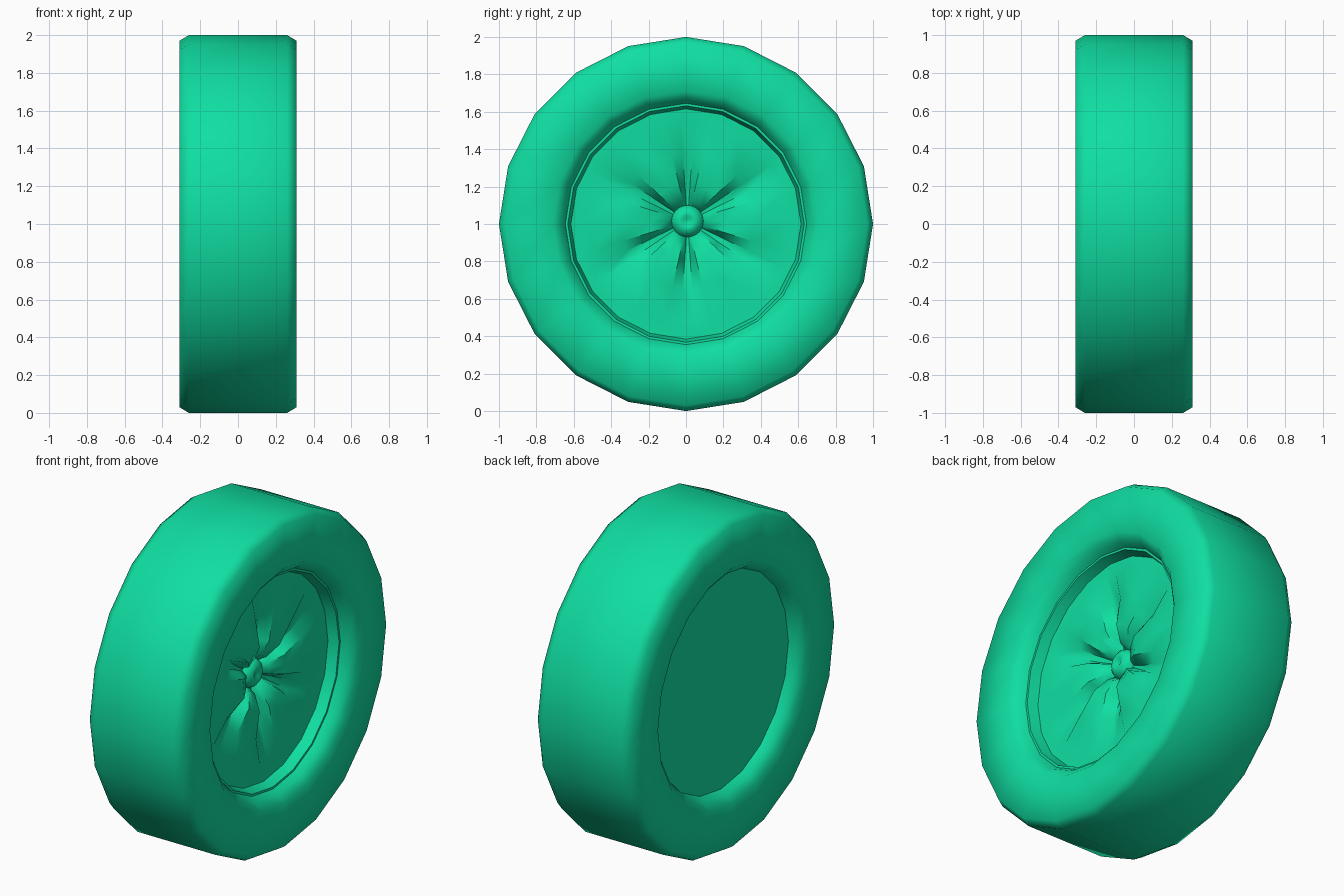
import bpy, bmesh, math

cube = bpy.data.objects.get("Cube")
if cube:
    bpy.data.objects.remove(cube, do_unlink=True)

green = bpy.data.materials.new("bright_green")
green.use_nodes = True
colour = (0.005, 0.73, 0.36, 1)
green.diffuse_color = colour
green.node_tree.nodes["Principled BSDF"].inputs["Base Color"].default_value = colour


def finish(name, bm, angle):
    """Turn a bmesh into a smooth-shaded object with sharp creases."""
    mesh = bpy.data.meshes.new(name)
    bm.to_mesh(mesh)
    bm.free()
    mesh.materials.append(green)
    obj = bpy.data.objects.new(name, mesh)
    obj.location.z = 1
    bpy.context.collection.objects.link(obj)
    bpy.ops.object.select_all(action='DESELECT')
    obj.select_set(True)
    bpy.context.view_layer.objects.active = obj
    bpy.ops.object.shade_smooth_by_angle(angle=math.radians(angle))
    return obj


def ring(bm, points):
    """Vertices from (x, radius, angle from the top)."""
    return [bm.verts.new((x, r * math.sin(a), r * math.cos(a))) for x, r, a in points]


def bridge(bm, a, b):
    n = len(a)
    for i in range(n):
        j = (i + 1) % n
        bm.faces.new((a[i], a[j], b[j], b[i]))


# Tyre and rim: one half-profile mirrored across the width, then lathed
SIDES = 20
half = [(0.26, 1.0), (0.31, 0.97), (0.31, 0.71), (0.27, 0.665), (0.232, 0.645)]
inner_rim = [(0.232, 0.632), (0.17, 0.615), (0.168, 0.56)]
profile = [(-x, r) for x, r in reversed(half)] + half + inner_rim
bm = bmesh.new()
rings = [ring(bm, [(x, r, math.tau * i / SIDES) for i in range(SIDES)]) for x, r in profile]
for a, b in zip(rings, rings[1:]):
    bridge(bm, a, b)
bm.faces.new(rings[0])          # plain inner side of the wheel
bmesh.ops.recalc_face_normals(bm, faces=bm.faces)
finish("tyre", bm, 61)

# Wheel face: six broad spokes with grooves that deepen towards the hub
# Each row: radius, spoke height, groove floor height
rows = [(0.60, 0.172, 0.172), (0.54, 0.172, 0.170), (0.36, 0.172, 0.135),
        (0.20, 0.170, 0.085), (0.11, 0.125, 0.075), (0.085, 0.085, 0.075)]
columns = [(-13, 0), (-4, 1), (4, 1), (13, 0), (30, 0)]
bm = bmesh.new()
rings = []
for r, top, floor in rows:
    rings.append(ring(bm, [(floor if deep else top, r, math.radians(60 * k + a))
                           for k in range(6) for a, deep in columns]))
# Rounded hub cap with a small dimple
count = len(rings[0])
for x, r in [(0.105, 0.075), (0.125, 0.05), (0.125, 0.03), (0.115, 0.012)]:
    rings.append(ring(bm, [(x, r, math.radians(60 * k + a))
                           for k in range(6) for a, deep in columns]))
for a, b in zip(rings, rings[1:]):
    bridge(bm, a, b)
bm.faces.new(rings[-1])
bmesh.ops.recalc_face_normals(bm, faces=bm.faces)
bm.normal_update()
if sum(f.normal.x * f.calc_area() for f in bm.faces) < 0:
    bmesh.ops.reverse_faces(bm, faces=bm.faces)
face = finish("wheel_face", bm, 50)
face.location.z = 1.015
face.location.y = 0.008
